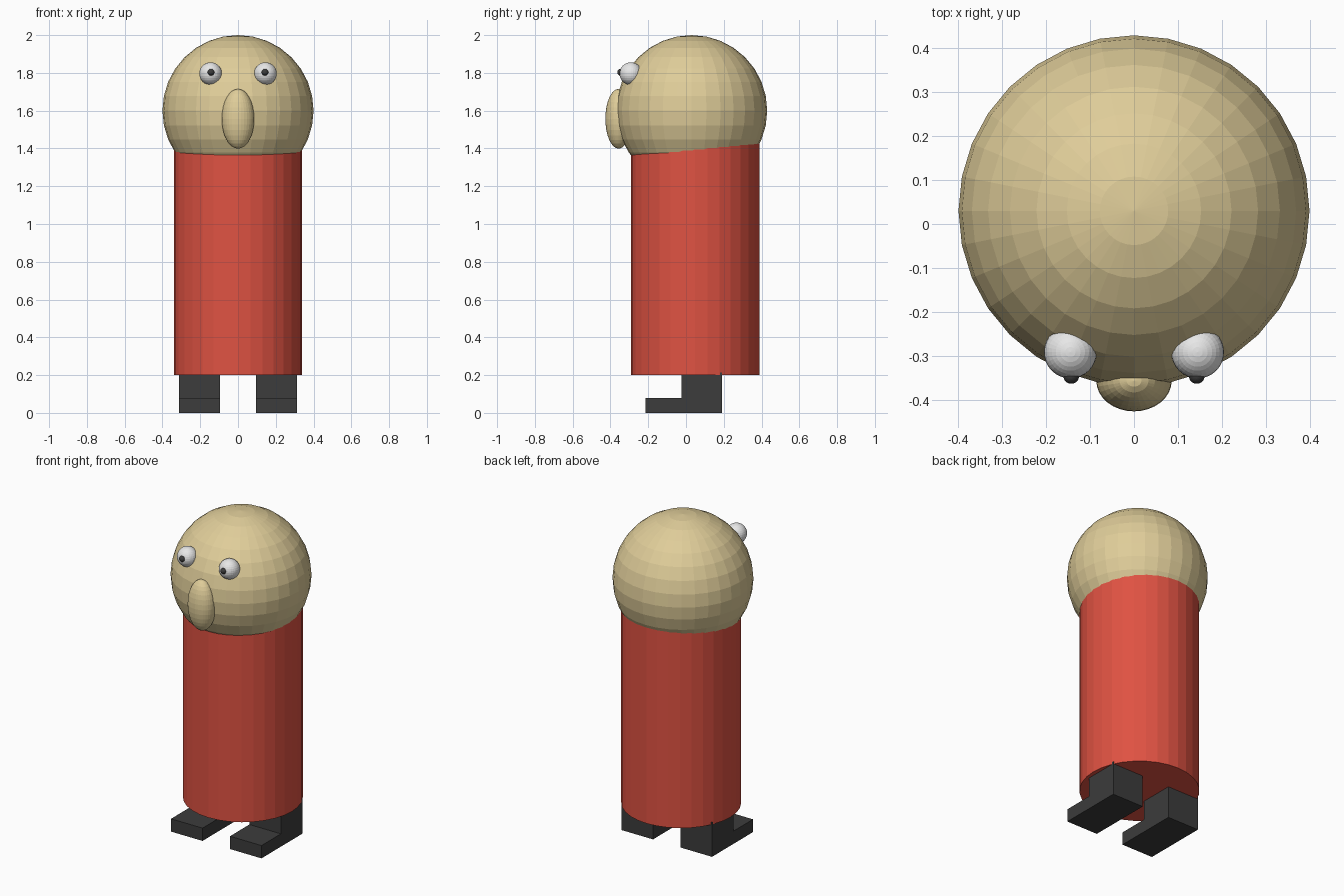
import bpy
import bmesh
from mathutils import Matrix, Vector

cube = bpy.data.objects.get("Cube")
if cube:
    bpy.data.objects.remove(cube, do_unlink=True)


def material(name, colour):
    mat = bpy.data.materials.new(name)
    mat.use_nodes = True
    mat.diffuse_color = (*colour, 1)
    mat.node_tree.nodes["Principled BSDF"].inputs["Base Color"].default_value = (*colour, 1)
    return mat


skin = material("tan skin", (0.74, 0.61, 0.32))
red = material("red cloth", (0.74, 0.085, 0.055))
dark = material("dark grey", (0.045, 0.045, 0.045))
white = material("eye white", (0.8, 0.8, 0.8))


def add_object(name, bm, mat):
    mesh = bpy.data.meshes.new(name)
    bm.normal_update()
    bm.to_mesh(mesh)
    bm.free()
    mesh.materials.append(mat)
    obj = bpy.data.objects.new(name, mesh)
    bpy.context.collection.objects.link(obj)
    return obj


def ellipsoid(name, centre, radii, mat):
    bm = bmesh.new()
    bmesh.ops.create_uvsphere(bm, u_segments=32, v_segments=16, radius=1,
                              matrix=Matrix.LocRotScale(Vector(centre), None, Vector(radii)))
    return add_object(name, bm, mat)


# Head and long nose
ellipsoid("head", (0, 0.03, 1.6), (0.4, 0.4, 0.4), skin)
ellipsoid("nose", (0, -0.357, 1.557), (0.086, 0.07, 0.158), skin)

# Tubular body, its top hidden inside the head
bottom, top = 0.2, 1.55
bm = bmesh.new()
bmesh.ops.create_cone(bm, cap_ends=True, segments=32, radius1=0.34, radius2=0.34,
                      depth=top - bottom,
                      matrix=Matrix.Translation((0, 0.048, (top + bottom) / 2)))
add_object("body", bm, red)

# L-shaped side profile of leg and foot, as (y, z)
leg_profile = [(-0.215, 0), (0.19, 0), (0.19, 0.215), (-0.023, 0.215),
               (-0.023, 0.08), (-0.215, 0.08)]


def leg(name, x_min, x_max):
    bm = bmesh.new()
    face = bm.faces.new([bm.verts.new((x_min, y, z)) for y, z in leg_profile])
    ext = bmesh.ops.extrude_face_region(bm, geom=[face], use_keep_orig=True)
    moved = [v for v in ext["geom"] if isinstance(v, bmesh.types.BMVert)]
    bmesh.ops.translate(bm, verts=moved, vec=(x_max - x_min, 0, 0))
    bmesh.ops.recalc_face_normals(bm, faces=bm.faces)
    add_object(name, bm, dark)


# Paired eyes, pupils and legs
for side, s in (("left", 1), ("right", -1)):
    ellipsoid(side + "_eye", (s * 0.145, -0.292, 1.796), (0.06, 0.06, 0.06), white)
    ellipsoid(side + "_pupil", (s * 0.143, -0.346, 1.803), (0.018, 0.018, 0.018), dark)
    leg(side + "_leg", *sorted((s * 0.095, s * 0.313)))
